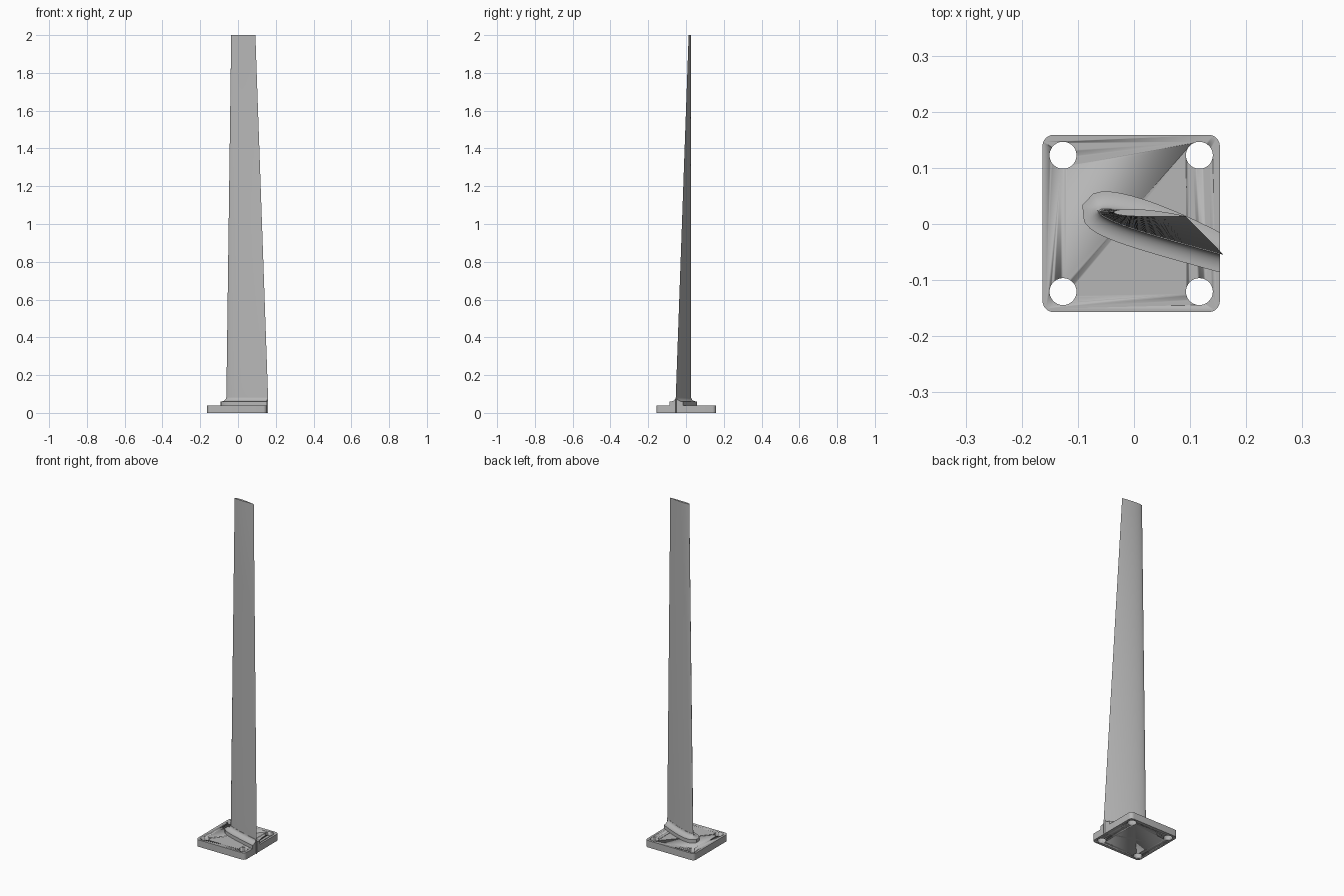
import bpy, bmesh, math
from mathutils import Vector, Matrix

cube = bpy.data.objects.get("Cube")
if cube:
    bpy.data.objects.remove(cube, do_unlink=True)

grey = bpy.data.materials.new("plain_grey")
grey.use_nodes = True
COLOUR = (0.47, 0.47, 0.47, 1)
grey.diffuse_color = COLOUR
grey.node_tree.nodes["Principled BSDF"].inputs["Base Color"].default_value = COLOUR

PLATE_CENTRE = Vector((-0.005, 0.001, 0))
PLATE_HALF, PLATE_TOP = 0.158, 0.04
ROOT = (Vector((-0.062, 0.023)), Vector((0.16, -0.055)))   # leading, trailing
TIP = (Vector((-0.036, 0.021)), Vector((0.092, 0.014)))


def make_object(name, bm, smooth_angle=35):
    bmesh.ops.recalc_face_normals(bm, faces=bm.faces)
    mesh = bpy.data.meshes.new(name)
    bm.to_mesh(mesh)
    bm.free()
    mesh.materials.append(grey)
    obj = bpy.data.objects.new(name, mesh)
    bpy.context.collection.objects.link(obj)
    bpy.ops.object.select_all(action="DESELECT")
    obj.select_set(True)
    bpy.context.view_layer.objects.active = obj
    bpy.ops.object.shade_smooth_by_angle(angle=math.radians(smooth_angle))
    return obj


def airfoil(lead, trail, steps=20, thick=0.1, camber=0.012):
    """Open outline: trailing edge, back face, nose, front face, trailing edge."""
    chord = trail - lead
    across = Vector((-chord.y, chord.x))
    points = []
    for i in range(-steps, steps + 1):
        x = (1 - math.cos(math.pi * i / steps)) / 2
        half = 5 * thick * (0.2969 * math.sqrt(x) - 0.126 * x - 0.3516 * x**2
                            + 0.2843 * x**3 - 0.1036 * x**4)
        side = 1 if i < 0 else -1
        points.append(lead + chord * x + across * (side * half + camber * 4 * x * (1 - x)))
    return points


def loft(bm, rings):
    """Skin a stack of (outline, height) rings and cap both ends."""
    rows = [[bm.verts.new((p.x, p.y, z)) for p in ring] for ring, z in rings]
    count = len(rows[0])
    for low, high in zip(rows, rows[1:]):
        for i in range(count):
            j = (i + 1) % count
            bm.faces.new((low[i], low[j], high[j], high[i]))
    bm.faces.new(rows[0])
    bm.faces.new(rows[-1])


def offset(points, distance, tail=0.04):
    """Push the open outline outward and run its two ends on past the trailing edge."""
    result = []
    for i, p in enumerate(points):
        along = (points[min(i + 1, len(points) - 1)] - points[max(i - 1, 0)]).normalized()
        result.append(p + Vector((along.y, -along.x)) * -distance * TURN)
    result.insert(0, result[0] + (points[0] - points[1]).normalized() * tail)
    result.append(result[-1] + (points[-1] - points[-2]).normalized() * tail)
    return result


# The outline runs anticlockwise, so outward is on its right-hand side
TURN = -1

# Base plate with rounded corners
bm = bmesh.new()
size = 2 * PLATE_HALF
bmesh.ops.create_cube(bm, size=1, matrix=Matrix.Translation(
    PLATE_CENTRE + Vector((0, 0, PLATE_TOP / 2))) @ Matrix.Diagonal((size, size, PLATE_TOP, 1)))
uprights = [e for e in bm.edges if abs(e.verts[0].co.z - e.verts[1].co.z) > 0.01]
bmesh.ops.bevel(bm, geom=uprights, offset=0.02, segments=8, profile=0.5, affect="EDGES")
plate = make_object("base_plate", bm)

# Four bolt holes
bm = bmesh.new()
for sx in (-1, 1):
    for sy in (-1, 1):
        spot = PLATE_CENTRE + Vector((sx, sy, 0)) * 0.1215
        bmesh.ops.create_cone(bm, cap_ends=True, segments=40, radius1=0.024, radius2=0.024,
                              depth=0.2, matrix=Matrix.Translation(spot))
cutter = make_object("bolt_hole_cutter", bm)
cutter.hide_render = True
holes = plate.modifiers.new("bolt_holes", "BOOLEAN")
holes.operation, holes.solver, holes.object = "DIFFERENCE", "EXACT", cutter
bpy.context.view_layer.objects.active = plate
bpy.ops.object.modifier_apply(modifier=holes.name)
bpy.data.objects.remove(cutter, do_unlink=True)

# Twisted, tapering blade: straight foot, then ruled from root to tip
root, tip = airfoil(*ROOT), airfoil(*TIP)
foot_top, levels = 0.06, 24
rings = [(root[:-1], 0)]
for k in range(levels + 1):
    t = k / levels
    ring = [a.lerp(b, t) for a, b in zip(root, tip)]
    rings.append((ring[:-1], foot_top + (2 - foot_top) * t))
bm = bmesh.new()
loft(bm, rings)
make_object("blade", bm)

# Collar: upright rim, then a hollow fillet rising into the blade
reach, rim_top, rise = 0.032, 0.06, 0.022
rings = [(offset(root, reach), PLATE_TOP - 0.005)]
for k in range(9):
    a = math.pi / 2 * k / 8
    rings.append((offset(root, 0.001 + (reach - 0.001) * (1 - math.sin(a))),
                  rim_top + rise * (1 - math.cos(a))))
bm = bmesh.new()
loft(bm, rings)
# Trim flush with the plate side
edge_x = PLATE_CENTRE.x + PLATE_HALF
cut = bmesh.ops.bisect_plane(bm, geom=bm.verts[:] + bm.edges[:] + bm.faces[:], clear_outer=True,
                             plane_co=(edge_x, 0, 0), plane_no=(1, 0, 0))
bmesh.ops.holes_fill(bm, edges=[e for e in bm.edges if e.is_boundary], sides=0)
make_object("blade_collar", bm)
